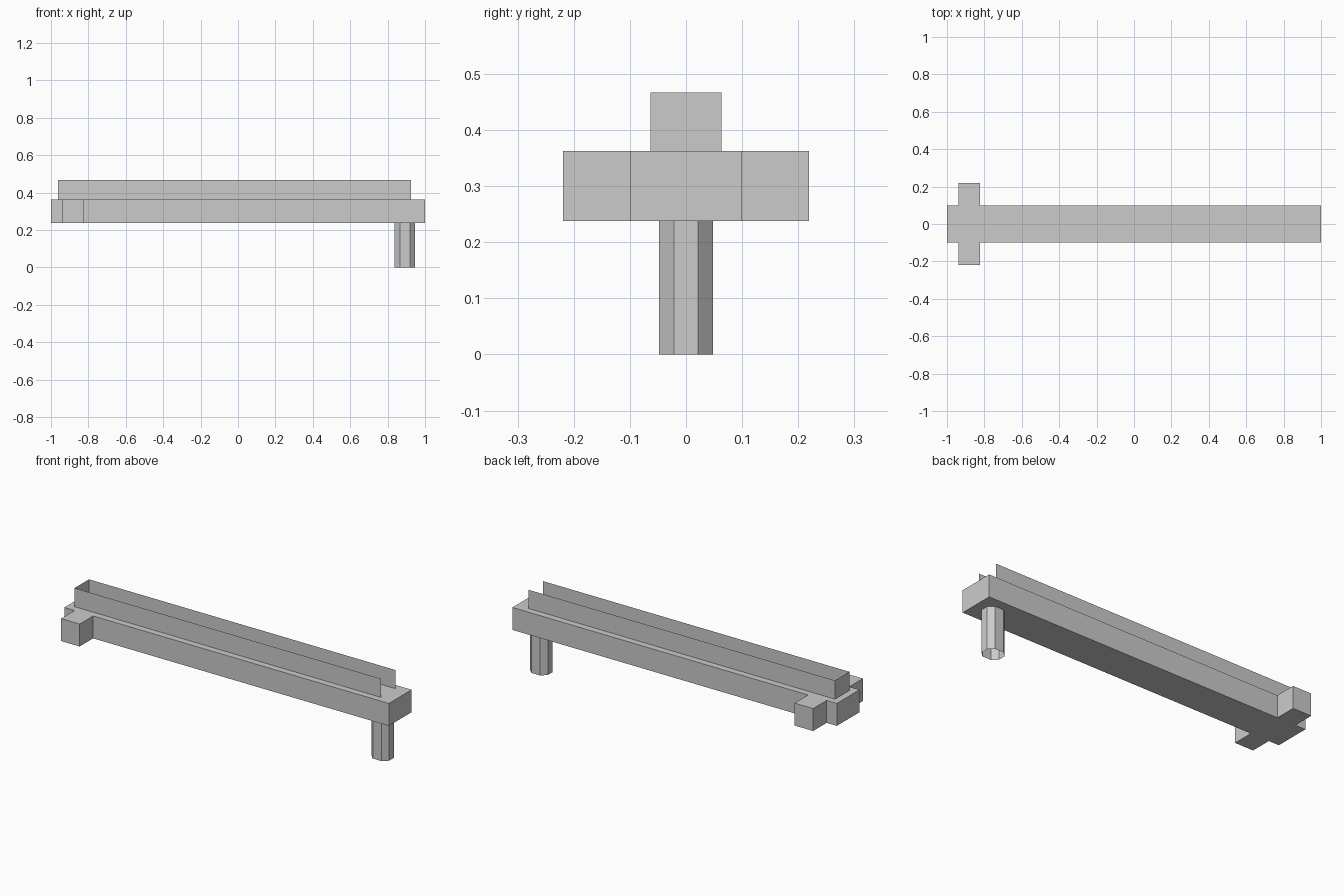
import bpy
import bmesh

cube = bpy.data.objects.get("Cube")
if cube:
    bpy.data.objects.remove(cube, do_unlink=True)

# One plain grey for every part
grey = bpy.data.materials.new("light grey")
grey.use_nodes = True
grey.diffuse_color = (0.6, 0.6, 0.6, 1)
grey.node_tree.nodes["Principled BSDF"].inputs["Base Color"].default_value = (0.6, 0.6, 0.6, 1)

BEAM_BOTTOM, BEAM_TOP, RAIL_TOP = 0.238, 0.363, 0.467


def extrude_outline(name, outline, z0, z1, closed=True, capped=True):
    """Raise an outline into a solid, or into an uncapped sheet."""
    bm = bmesh.new()
    low = [bm.verts.new((x, y, z0)) for x, y in outline]
    high = [bm.verts.new((x, y, z1)) for x, y in outline]
    n = len(outline)
    for i in range(n if closed else n - 1):
        j = (i + 1) % n
        bm.faces.new((low[i], low[j], high[j], high[i]))
    if capped:
        bm.faces.new(low[::-1])
        bm.faces.new(high)
    mesh = bpy.data.meshes.new(name)
    bm.to_mesh(mesh)
    bm.free()
    mesh.materials.append(grey)
    obj = bpy.data.objects.new(name, mesh)
    bpy.context.collection.objects.link(obj)
    return obj


# Long beam with a short cross arm on each side, as one cross-shaped solid
half_w, arm_y, arm_back, arm_front = 0.1, 0.219, -0.937, -0.823
near_side = [(-1, -half_w), (arm_back, -half_w), (arm_back, -arm_y),
             (arm_front, -arm_y), (arm_front, -half_w), (1, -half_w)]
far_side = [(x, -y) for x, y in reversed(near_side)]
extrude_outline("beam_with_cross_arms", near_side + far_side, BEAM_BOTTOM, BEAM_TOP)

# Thin upright channel on top, open above and at the post end
rail_y, rail_closed_end, rail_open_end = 0.0635, -0.963, 0.926
extrude_outline("channel_walls",
                [(rail_open_end, rail_y), (rail_closed_end, rail_y),
                 (rail_closed_end, -rail_y), (rail_open_end, -rail_y)],
                BEAM_TOP, RAIL_TOP, closed=False, capped=False)

# Hollow eight-sided post under the far end
quarter = [(0.055, 0.0215), (0.027, 0.048)]
half = quarter + [(-x, y) for x, y in reversed(quarter)]
octagon = half + [(-x, -y) for x, y in half]
post = extrude_outline("post", octagon, 0, BEAM_BOTTOM, capped=False)
post.location.x = 0.892
